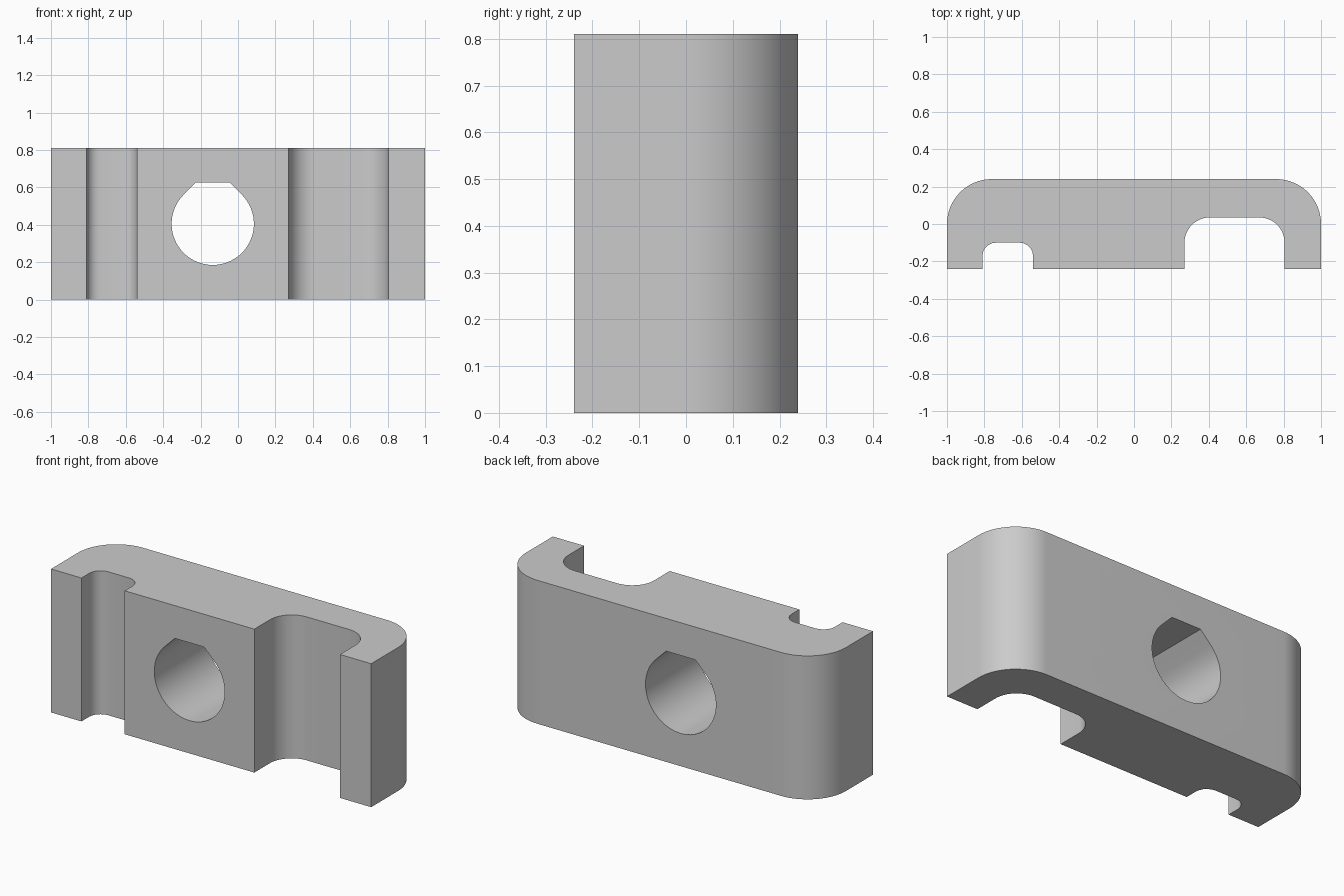
import bpy
import math

HEIGHT = 0.81
FRONT, BACK = -0.24, 0.24

default = bpy.data.objects.get("Cube")
if default:
    bpy.data.objects.remove(default, do_unlink=True)

grey = bpy.data.materials.new("plain grey")
grey.use_nodes = True
colour = (0.6, 0.6, 0.6, 1)
grey.diffuse_color = colour
grey.node_tree.nodes["Principled BSDF"].inputs["Base Color"].default_value = colour


def arc(cx, cy, radius, start, end, steps):
    """Points along a circular arc, angles in degrees."""
    angles = [math.radians(start + (end - start) * i / steps) for i in range(steps + 1)]
    return [(cx + radius * math.cos(a), cy + radius * math.sin(a)) for a in angles]


def slot(left, right, depth, radius, steps):
    """Round-cornered channel open at the front, listed left to right."""
    y = depth - radius
    return ([(left, FRONT)]
            + arc(left + radius, y, radius, 180, 90, steps)
            + arc(right - radius, y, radius, 90, 0, steps)
            + [(right, FRONT)])


def prism(name, outline, offset):
    """Extrude a closed outline along the given offset vector."""
    n = len(outline)
    verts = outline + [tuple(a + b for a, b in zip(p, offset)) for p in outline]
    sides = [(i, (i + 1) % n, (i + 1) % n + n, i + n) for i in range(n)]
    caps = [tuple(reversed(range(n))), tuple(range(n, 2 * n))]
    mesh = bpy.data.meshes.new(name)
    mesh.from_pydata(verts, [], sides + caps)
    mesh.materials.append(grey)
    obj = bpy.data.objects.new(name, mesh)
    bpy.context.collection.objects.link(obj)
    return obj


# Clip body: two front channels and rounded back corners
corner = 0.24
profile = ([(-1, FRONT)]
           + slot(-0.81, -0.54, -0.10, 0.07, 5)
           + slot(0.27, 0.805, 0.035, 0.135, 12)
           + [(1, FRONT)]
           + arc(1 - corner, BACK - corner, corner, 0, 90, 20)
           + arc(corner - 1, BACK - corner, corner, 90, 180, 20))
body = prism("clip_body", [(x, y, 0) for x, y in profile], (0, 0, HEIGHT))

# Screw hole: circle with 45 degree shoulders and a flat roof
cx, cz, r = -0.135, HEIGHT / 2, 0.22
roof = r * (math.sqrt(2) - 1)
hole = arc(cx, cz, r, 45, -225, 48) + [(cx - roof, cz + r), (cx + roof, cz + r)]
cutter = prism("hole_cutter", [(x, FRONT - 0.1, z) for x, z in reversed(hole)], (0, 0.7, 0))
# Face the cutter outwards
cutter.data.flip_normals()
cutter.hide_render = True

cut = body.modifiers.new("screw_hole", "BOOLEAN")
cut.object = cutter
cut.operation = "DIFFERENCE"
cut.solver = "EXACT"

bpy.ops.object.select_all(action="DESELECT")
body.select_set(True)
bpy.context.view_layer.objects.active = body
bpy.ops.object.modifier_apply(modifier=cut.name)
bpy.data.objects.remove(cutter, do_unlink=True)
bpy.ops.object.shade_smooth_by_angle(angle=math.radians(30))
